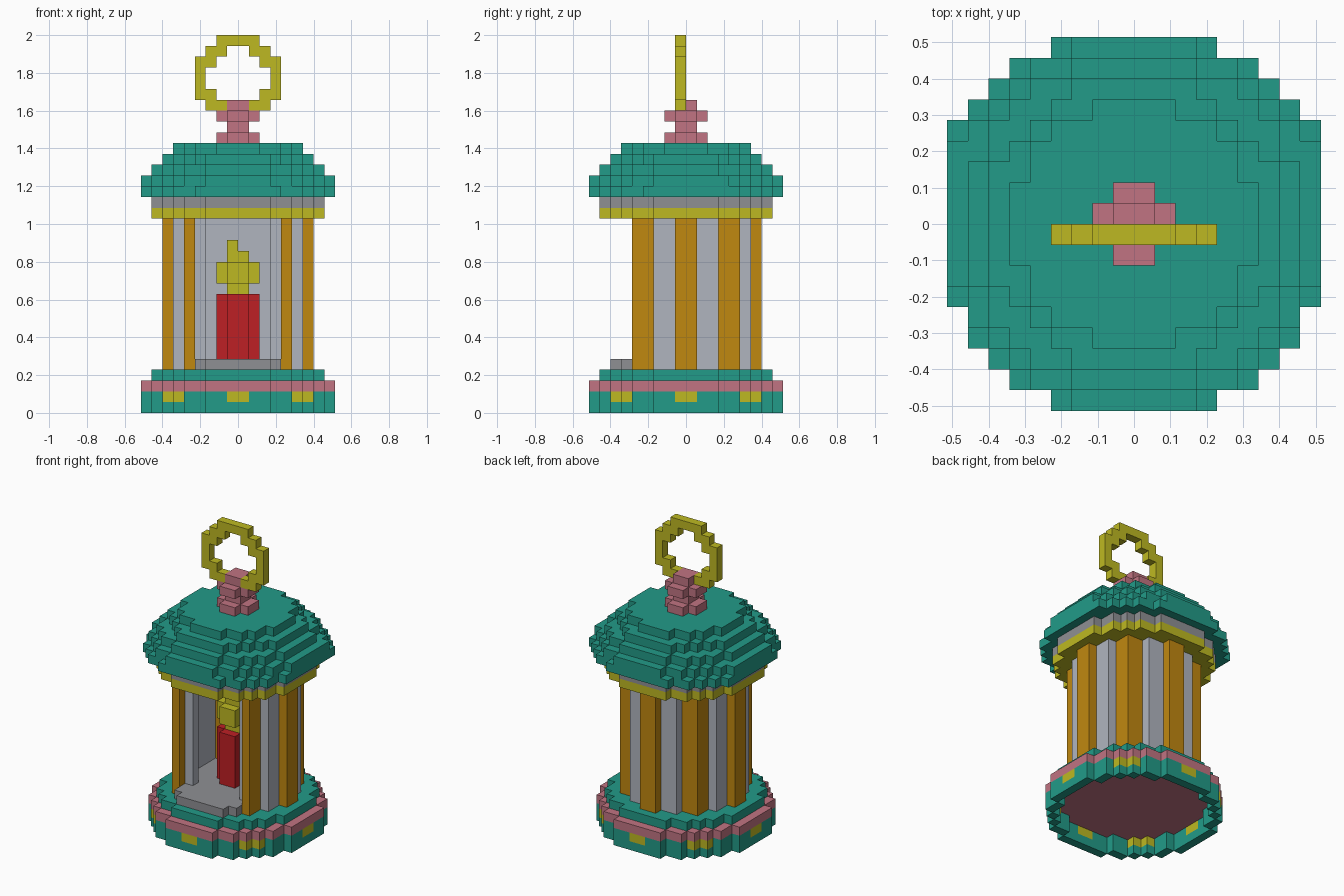
import bpy, bmesh, math
from mathutils import Vector

cube = bpy.data.objects.get("Cube")
if cube:
    bpy.data.objects.remove(cube)

V = 2 / 35          # block size: the lantern is 35 blocks tall

COLOURS = {
    "teal": (0.016, 0.328, 0.246),
    "rose": (0.533, 0.174, 0.223),
    "yellow": (0.515, 0.485, 0.016),
    "amber": (0.527, 0.246, 0.005),
    "red": (0.515, 0.014, 0.018),
    "grey": (0.275, 0.279, 0.296),
    "pale_glass": (0.434, 0.462, 0.521),
}
MATS = {}
for name, rgb in COLOURS.items():
    m = bpy.data.materials.new(name)
    m.use_nodes = True
    m.diffuse_color = (*rgb, 1)
    bsdf = m.node_tree.nodes["Principled BSDF"]
    bsdf.inputs["Base Color"].default_value = (*rgb, 1)
    bsdf.inputs["Roughness"].default_value = 0.8
    MATS[name] = m

parts = []          # (name, colour, set of block coordinates)


def disc(r):
    """Blocks of a round slab; block i spans i..i+1."""
    n = math.ceil(r)
    return {(i, j) for i in range(-n, n) for j in range(-n, n)
            if math.hypot(i + .5, j + .5) <= r}


def mirror(cells, x=True, y=True):
    """Mirror plan cells across the centre lines."""
    out = set(cells)
    if x:
        out |= {(-1 - i, j) for i, j in out}
    if y:
        out |= {(i, -1 - j) for i, j in out}
    return out


def stack(plan, z0, z1):
    return {(i, j, k) for i, j in plan for k in range(z0, z1)}


def part(name, colour, cells):
    parts.append((name, colour, cells))


square = disc(1)    # 2 x 2 blocks
plus = disc(1.7)    # 4 x 4 blocks without the corners

# Hollow foot with yellow studs set through its wall
wall = disc(9) - disc(8)
studs = mirror({(0, 8), (8, 0), (5, 6), (6, 5)})
part("foot_studs", "yellow", stack(studs, 1, 2))
part("foot_wall", "teal", stack(wall, 0, 1) | stack(wall - studs, 1, 2))
part("foot_band", "rose", stack(disc(9), 2, 3))
part("foot_top", "teal", stack(disc(8), 3, 4))

# Posts: side and back centres, corner angles, slimmer front pair
posts = mirror({(6, 0)}) | {(-1, 6), (0, 6)}
posts |= mirror({(4, 3), (4, 4), (3, 4), (4, -4), (4, -5)}, y=False)
part("posts", "amber", stack(posts, 4, 18))

# Panes around the sides and back, the front stays open
panes = mirror({(5, j) for j in range(3)} | {(3, 3)})
panes |= {(i, 5) for i in range(-3, 3)}
part("panes", "pale_glass", stack(panes, 4, 18))

# Inner floor with a doorstep at the front
floor = {(i, j) for i, j in disc(7)
         if (j < -4 and -4 <= i < 4) or (j >= -4 and math.hypot(i + .5, j + .5) < 5.8)}
part("floor", "grey", stack(floor - posts - panes, 4, 5))

# Candle and flame
part("candle", "red", stack(plus, 5, 11))
part("flame", "yellow", stack(square, 11, 12) | stack(plus, 12, 14)
     | stack(square, 14, 15) | {(-1, -1, 15)})

# Collar and stepped roof
part("collar", "yellow", stack(disc(8), 18, 19))
part("collar_top", "grey", stack(disc(8), 19, 20))
eave = disc(9.31) | {(-9, 4), (8, 4)}
lip = disc(9) | {(-9, 3), (8, 3)}
part("roof", "teal", stack(eave, 20, 21) | stack(lip, 21, 22) | stack(disc(8), 22, 23)
     | stack(disc(7), 23, 24) | stack(disc(6), 24, 25))

# Finial and carrying ring
part("finial", "rose", stack(plus, 25, 26) | stack(square, 26, 27)
     | stack(plus, 27, 28) | stack(square, 28, 29))
ring_rows = [(28, 1, 3), (29, 2, 4), (30, 3, 4), (31, 3, 4), (32, 2, 4), (33, 1, 3), (34, 0, 2)]
ring = set()
for k, inner, outer in ring_rows:
    ring |= stack(mirror({(i, -1) for i in range(inner, outer)}, y=False), k, k + 1)
part("carrying_ring", "yellow", ring)

# Turn blocks into outer skins, leaving out faces buried between blocks
filled = set().union(*(cells for _, _, cells in parts))
DIRS = [Vector(d) for d in ((1, 0, 0), (-1, 0, 0), (0, 1, 0), (0, -1, 0), (0, 0, 1), (0, 0, -1))]


def build(name, colour, cells):
    bm = bmesh.new()
    verts = {}

    def vert(p):
        key = tuple(round(c) for c in p)
        if key not in verts:
            verts[key] = bm.verts.new(Vector(key) * V)
        return verts[key]

    for c in sorted(cells):
        for d in DIRS:
            if tuple(int(a + b) for a, b in zip(c, d)) in filled:
                continue
            u = Vector((abs(d.y), abs(d.z), abs(d.x)))
            w = d.cross(u)
            mid = Vector(c) + Vector((.5, .5, .5)) + d / 2
            bm.faces.new([vert(mid + (a * u + b * w) / 2)
                          for a, b in ((-1, -1), (1, -1), (1, 1), (-1, 1))])
    # Merge flat neighbours into clean larger faces
    bmesh.ops.dissolve_limit(bm, angle_limit=0.02, verts=bm.verts[:], edges=bm.edges[:])
    me = bpy.data.meshes.new(name)
    bm.to_mesh(me)
    bm.free()
    me.materials.append(MATS[colour])
    bpy.context.collection.objects.link(bpy.data.objects.new(name, me))


for p in parts:
    build(*p)
